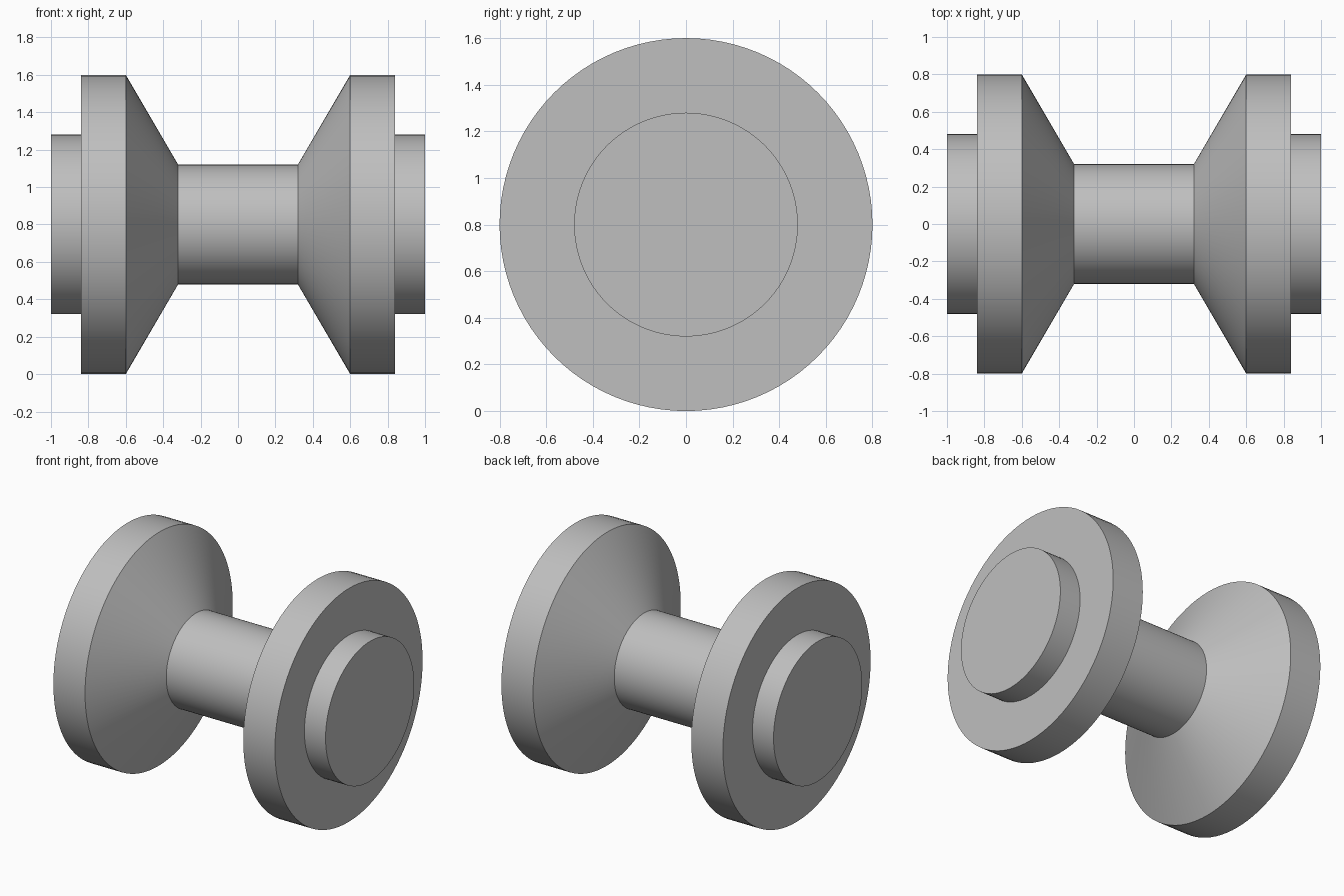
import bpy, bmesh, math
from mathutils import Matrix, Vector

cube = bpy.data.objects.get("Cube")
if cube:
    bpy.data.objects.remove(cube, do_unlink=True)

GREY = (0.52, 0.52, 0.52, 1.0)
SIDES = 96
AXIS_HEIGHT = 0.8

grey = bpy.data.materials.new("plain_grey")
grey.use_nodes = True
grey.diffuse_color = GREY
grey.node_tree.nodes["Principled BSDF"].inputs["Base Color"].default_value = GREY

# Right half of the profile as (x, radius): shaft, cone, rim, end hub
half = [(0.32, 0.32), (0.6, 0.8), (0.84, 0.8), (0.84, 0.48), (1.0, 0.48)]
profile = [(-x, r) for x, r in reversed(half)] + half

# Turn the profile around the x axis into one closed solid
bm = bmesh.new()
rings = []
for x, r in profile:
    ring = []
    for i in range(SIDES):
        turn = Matrix.Rotation(math.tau * i / SIDES, 3, 'X')
        ring.append(bm.verts.new(turn @ Vector((x, 0, r))))
    rings.append(ring)
for a, b in zip(rings, rings[1:]):
    for i in range(SIDES):
        j = (i + 1) % SIDES
        bm.faces.new((a[i], a[j], b[j], b[i]))

# Flat end caps
bm.faces.new(rings[0])
bm.faces.new(rings[-1])
bmesh.ops.recalc_face_normals(bm, faces=bm.faces)

mesh = bpy.data.meshes.new("spool_body")
bm.to_mesh(mesh)
bm.free()
mesh.materials.append(grey)
spool = bpy.data.objects.new("spool_body", mesh)
spool.location.z = AXIS_HEIGHT
bpy.context.collection.objects.link(spool)

# Smooth round sides with crisp profile edges
bpy.ops.object.select_all(action='DESELECT')
spool.select_set(True)
bpy.context.view_layer.objects.active = spool
bpy.ops.object.shade_smooth_by_angle(angle=math.radians(30))
